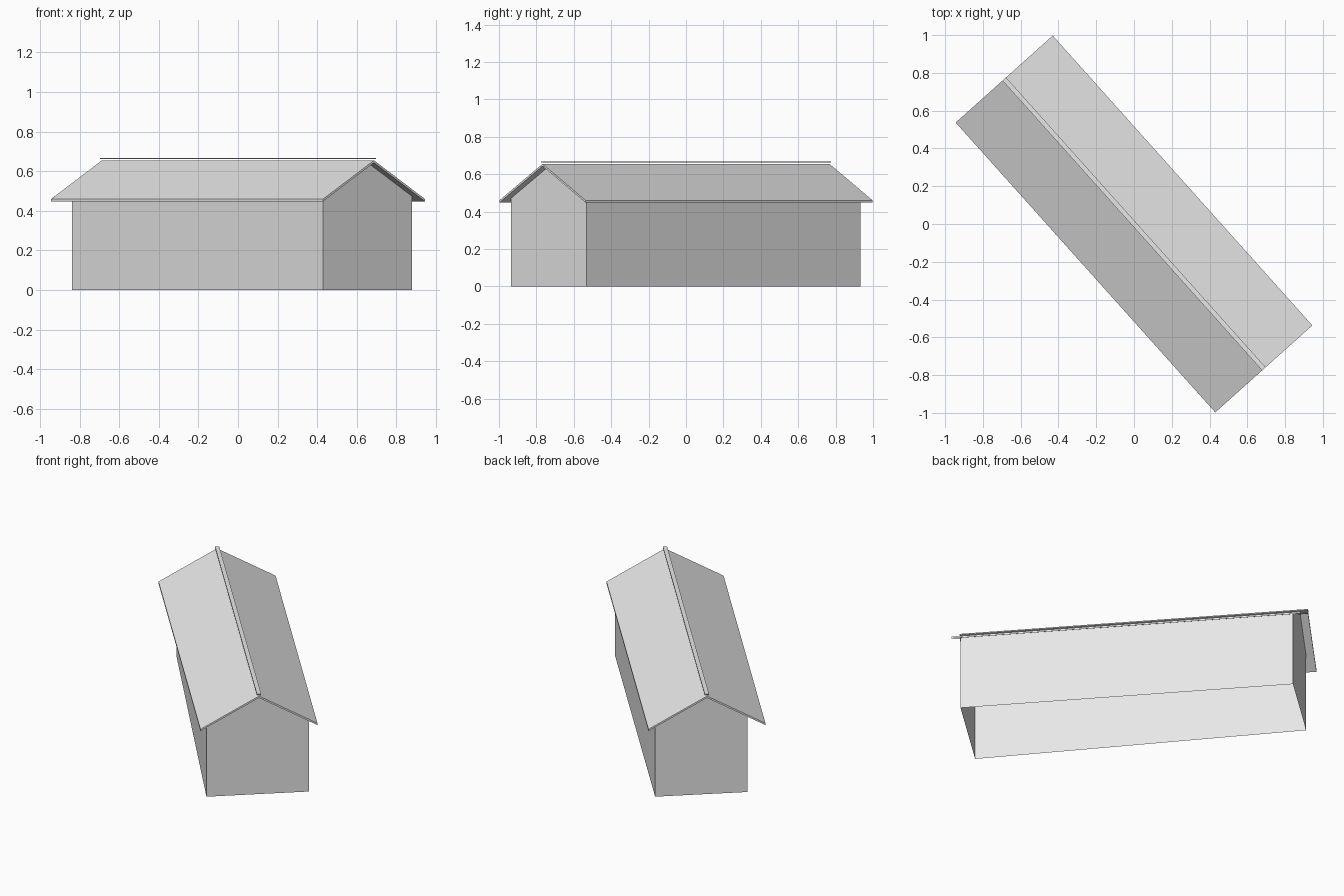
import bpy, bmesh, math
from mathutils import Matrix

cube = bpy.data.objects.get("Cube")
if cube:
    bpy.data.objects.remove(cube, do_unlink=True)

grey = bpy.data.materials.new("pale_grey")
grey.use_nodes = True
colour = (0.8, 0.8, 0.8, 1)
grey.diffuse_color = colour
grey.node_tree.nodes["Principled BSDF"].inputs["Base Color"].default_value = colour

# The barn is laid out along its own y axis, then turned to its diagonal
TURN = Matrix.Rotation(math.radians(41.85), 4, "Z")
HALF_WIDTH, HALF_LENGTH = 0.345, 1.03
EAVE, RIDGE, THICK = 0.46, 0.655, 0.012


def roof_height(x):
    return RIDGE - (RIDGE - EAVE) * abs(x) / HALF_WIDTH


def finish(name, bm):
    bmesh.ops.recalc_face_normals(bm, faces=bm.faces)
    bm.transform(TURN)
    mesh = bpy.data.meshes.new(name)
    bm.to_mesh(mesh)
    bm.free()
    mesh.materials.append(grey)
    obj = bpy.data.objects.new(name, mesh)
    bpy.context.collection.objects.link(obj)


def extrude_profile(name, profile, half_length):
    bm = bmesh.new()
    face = bm.faces.new([bm.verts.new((x, -half_length, z)) for x, z in profile])
    new = bmesh.ops.extrude_face_region(bm, geom=[face], use_keep_orig=True)["geom"]
    moved = [v for v in new if isinstance(v, bmesh.types.BMVert)]
    bmesh.ops.translate(bm, vec=(0, 2 * half_length, 0), verts=moved)
    finish(name, bm)


# Walls: open below, one gable slightly narrower than the other
bm = bmesh.new()
gables = []
for y, left, right in ((-0.983, -0.304, 0.30), (0.983, -0.246, 0.30)):
    outline = [(left, 0)] + [(x, roof_height(x) - THICK) for x in (left, 0, right)] + [(right, 0)]
    gable = [bm.verts.new((x, y, z)) for x, z in outline]
    bm.faces.new(gable)
    gables.append(gable)
front, back = gables
for i in (0, 3):
    bm.faces.new((front[i], front[i + 1], back[i + 1], back[i]))
finish("walls", bm)

# Roof: thin folded sheet with overhanging eaves
roof = [(x, roof_height(x)) for x in (-HALF_WIDTH, 0, HALF_WIDTH)]
roof += [(x, z - THICK) for x, z in reversed(roof)]
extrude_profile("roof", roof, HALF_LENGTH)

# Ridge board: narrow flat strip along the top
extrude_profile("ridge_board", [(-0.012, 0.661), (0.013, 0.661), (0.013, 0.668), (-0.012, 0.668)], HALF_LENGTH)
